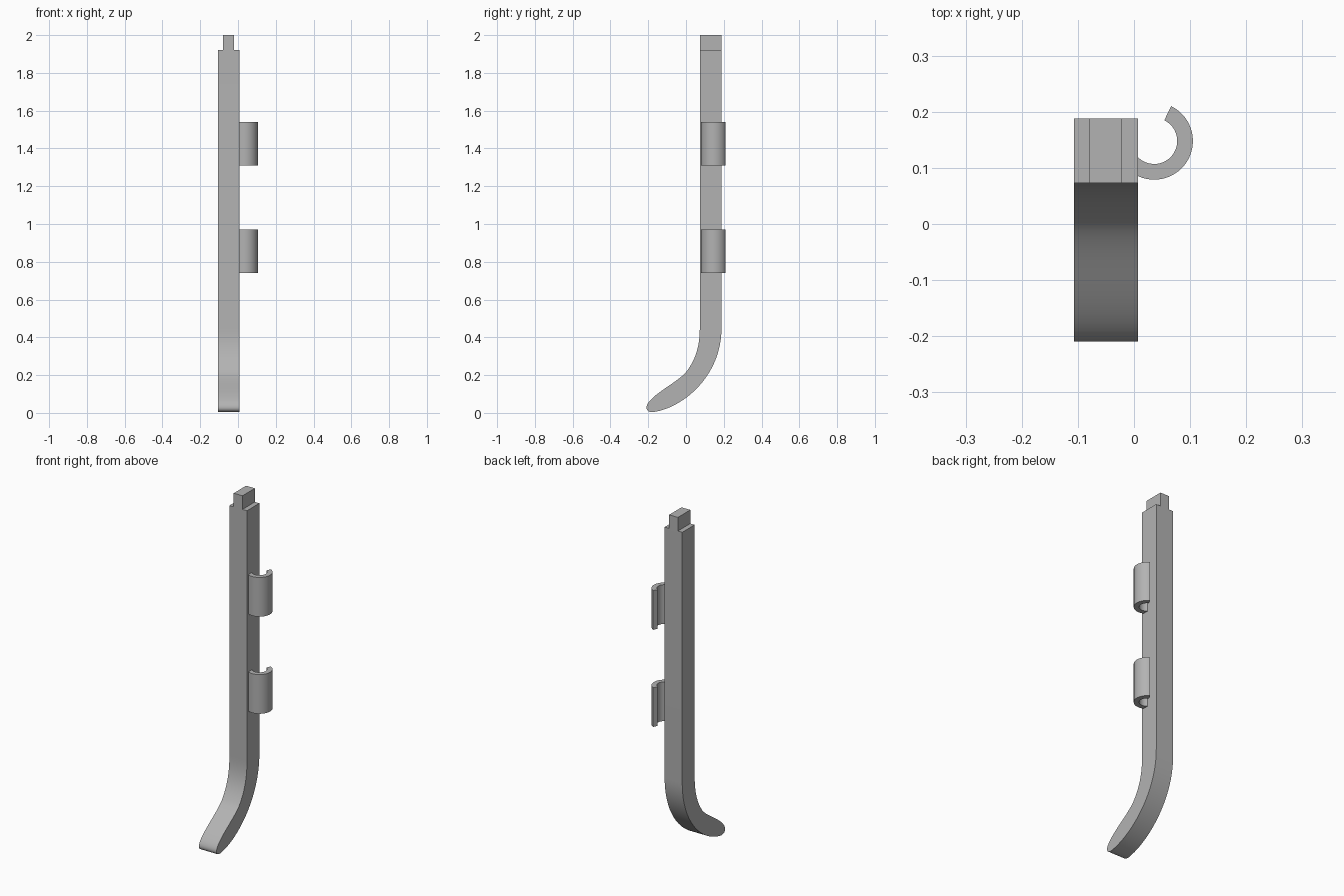
import bpy, bmesh
from math import cos, sin, radians
from mathutils import Vector
from mathutils.geometry import interpolate_bezier

cube = bpy.data.objects.get("Cube")
if cube:
    bpy.data.objects.remove(cube, do_unlink=True)

grey = bpy.data.materials.new("plain grey")
grey.use_nodes = True
colour = (0.45, 0.45, 0.45, 1)
grey.diffuse_color = colour
grey.node_tree.nodes["Principled BSDF"].inputs["Base Color"].default_value = colour


def extrude(name, outline, direction, smooth=True):
    """Solid made by sweeping a closed outline along a direction."""
    bm = bmesh.new()
    face = bm.faces.new([bm.verts.new(p) for p in outline])
    swept = bmesh.ops.extrude_face_region(bm, geom=[face])["geom"]
    verts = [v for v in swept if isinstance(v, bmesh.types.BMVert)]
    bmesh.ops.translate(bm, verts=verts, vec=direction)
    bmesh.ops.recalc_face_normals(bm, faces=bm.faces)
    mesh = bpy.data.meshes.new(name)
    bm.to_mesh(mesh)
    bm.free()
    mesh.materials.append(grey)
    obj = bpy.data.objects.new(name, mesh)
    bpy.context.collection.objects.link(obj)
    if smooth:
        bpy.ops.object.select_all(action="DESELECT")
        obj.select_set(True)
        bpy.context.view_layer.objects.active = obj
        bpy.ops.object.shade_smooth_by_angle(angle=radians(30))
    return obj


def box(name, x0, x1, y0, y1, z0, z1):
    outline = [(x0, y0, z0), (x1, y0, z0), (x1, y1, z0), (x0, y1, z0)]
    return extrude(name, outline, (0, 0, z1 - z0), smooth=False)


LEFT, RIGHT = 0.007, -0.107
FRONT, BACK = 0.073, 0.188
SHOULDER = 1.92

# Post with a swept foot: side profile in (y, z), curved down, round the toe and back up
curves = [
    ((FRONT, 0.45), (FRONT, 0.34), (0.045, 0.275), (0.0, 0.215), 14),
    ((0.0, 0.215), (-0.045, 0.165), (-0.14, 0.12), (-0.19, 0.066), 12),
    ((-0.19, 0.066), (-0.222, 0.03), (-0.212, 0.003), (-0.175, 0.004), 12),
    ((-0.175, 0.004), (-0.02, 0.025), (BACK, 0.19), (BACK, 0.45), 28),
]
profile = [(FRONT, SHOULDER)]
for *points, steps in curves:
    bez = interpolate_bezier(*[Vector((0, y, z)) for y, z in points], steps)
    profile += [(p.y, p.z) for p in bez[:-1]]
profile += [(BACK, 0.45), (BACK, SHOULDER)]
extrude("post", [(RIGHT, y, z) for y, z in profile], (LEFT - RIGHT, 0, 0))

# Tenon on top of the post
box("tenon", -0.079, -0.022, FRONT, BACK, SHOULDER, 2.0)

# Open hooks on the left side
CX, CY, OUTER, INNER = 0.036, 0.148, 0.069, 0.041
START, END, STEPS = -140, 64, 32
angles = [radians(START + (END - START) * i / STEPS) for i in range(STEPS + 1)]
for name, bottom in (("lower_hook", 0.74), ("upper_hook", 1.31)):
    ring = [(CX + OUTER * cos(a), CY + OUTER * sin(a), bottom) for a in angles]
    ring += [(CX + INNER * cos(a), CY + INNER * sin(a), bottom) for a in reversed(angles)]
    extrude(name, ring, (0, 0, 0.23))
